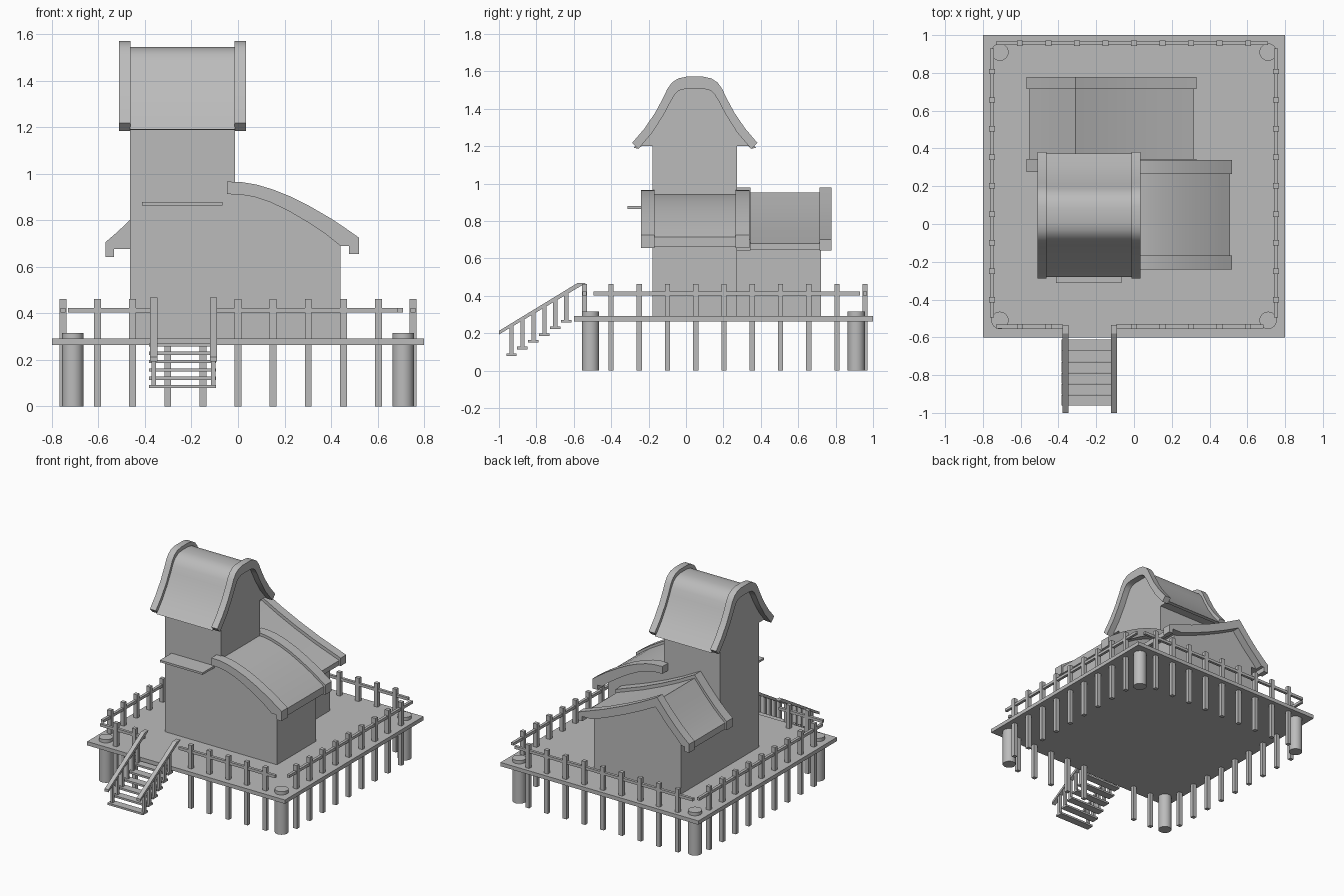
import bpy, bmesh, math

grey = bpy.data.materials.new("plain grey")
grey.diffuse_color = (0.5, 0.5, 0.5, 1)


def finish(name, bm, smooth=False):
    bmesh.ops.recalc_face_normals(bm, faces=bm.faces)
    me = bpy.data.meshes.new(name)
    bm.to_mesh(me)
    bm.free()
    me.materials.append(grey)
    ob = bpy.data.objects.new(name, me)
    bpy.context.collection.objects.link(ob)
    if smooth:
        bpy.ops.object.select_all(action='DESELECT')
        ob.select_set(True)
        bpy.context.view_layer.objects.active = ob
        bpy.ops.object.shade_smooth_by_angle(angle=math.radians(30))
    return ob


def boxes(name, spans):
    """One object from boxes given as (x0, x1, y0, y1, z0, z1)."""
    bm = bmesh.new()
    for x0, x1, y0, y1, z0, z1 in spans:
        vs = bmesh.ops.create_cube(bm, size=1)["verts"]
        for v in vs:
            v.co = ((x0 + x1) / 2 + v.co.x * (x1 - x0),
                    (y0 + y1) / 2 + v.co.y * (y1 - y0),
                    (z0 + z1) / 2 + v.co.z * (z1 - z0))
    return finish(name, bm)


def prism(name, profile, axis, spans, smooth=False):
    """Extrude a side profile along x or y over each span."""
    bm = bmesh.new()
    for a, b in spans:
        def place(p, d):
            return (d, p[0], p[1]) if axis == 'X' else (p[0], d, p[1])
        face = bm.faces.new([bm.verts.new(place(p, a)) for p in profile])
        out = bmesh.ops.extrude_face_region(bm, geom=[face], use_keep_orig=True)["geom"]
        for v in out:
            if isinstance(v, bmesh.types.BMVert):
                v.co[0 if axis == 'X' else 1] += b - a
    return finish(name, bm, smooth)


def lowered(pts, d):
    return [(u, z - d) for u, z in pts]


# Deck and round corner piles
boxes("deck", [(-0.8, 0.8, -0.6, 1.0, 0.263, 0.291)])
bm = bmesh.new()
for x in (-0.71, 0.71):
    for y in (-0.51, 0.91):
        vs = bmesh.ops.create_cone(bm, cap_ends=True, segments=24, radius1=0.046,
                                   radius2=0.046, depth=0.315)["verts"]
        bmesh.ops.translate(bm, verts=vs, vec=(x, y, 0.1575))
finish("corner_piles", bm, True)

# Fence posts that run down to the ground, with a gap for the stairs
spots = []
for i in range(9):
    t = (i - 4) * 0.151
    spots += [(-0.752, 0.203 + t), (0.752, 0.203 + t), (t, 0.957)]
    if i not in (2, 3):
        spots.append((t, -0.543))
boxes("fence_posts", [(x - 0.015, x + 0.015, y - 0.014, y + 0.014, 0, 0.462) for x, y in spots])

# Fence rails
zr = (0.402, 0.422)
boxes("fence_rails", [
    (-0.762, -0.742, -0.495, 0.93, *zr), (0.742, 0.762, -0.495, 0.93, *zr),
    (-0.73, 0.71, 0.947, 0.967, *zr),
    (-0.73, -0.375, -0.553, -0.533, *zr), (-0.095, 0.685, -0.553, -0.533, *zr)])

# Stairs: treads, hanging posts and sloping handrails
sides = [(-0.378, -0.347), (-0.121, -0.09)]
treads, hangers = [], []
for i in range(6):
    y, z = -0.933 + i * 0.0585, 0.085 + i * 0.0357
    treads.append((-0.383, -0.095, y - 0.028, y + 0.028, z - 0.007, z + 0.007))
    for a, b in sides:
        hangers.append((a + 0.006, b - 0.006, y - 0.011, y + 0.011, z, 0.205 + 0.6 * (y + 1)))
boxes("stair_treads", treads)
boxes("stair_posts", hangers)
prism("stair_handrails", [(-1.0, 0.193), (-1.0, 0.212), (-0.58, 0.468), (-0.535, 0.468)], 'X', sides)

# Walls and front awning
boxes("tower_walls", [(-0.465, -0.012, -0.178, 0.273, 0.29, 1.25)])
boxes("side_wing_walls", [(-0.012, 0.44, -0.178, 0.273, 0.29, 0.70)])
boxes("back_wing_walls", [(-0.465, 0.24, 0.273, 0.722, 0.29, 0.69)])
boxes("front_awning", [(-0.413, -0.067, -0.312, -0.178, 0.864, 0.879)])

# Tower roof: half profiles mirrored about the ridge
cy = 0.047
half_out = [(0.335, 1.217), (0.27, 1.293), (0.212, 1.378), (0.168, 1.46), (0.147, 1.505),
            (0.122, 1.54), (0.088, 1.562), (0.045, 1.571)]
half_in = [(0.302, 1.184), (0.225, 1.275), (0.165, 1.37), (0.128, 1.44), (0.105, 1.478),
           (0.085, 1.497), (0.05, 1.506)]


def both(h):
    return [(cy - u, z) for u, z in h] + [(cy + u, z) for u, z in reversed(h)]


prism("tower_roof_rims", both(half_out) + both(half_in)[::-1], 'X',
      [(-0.511, -0.463), (-0.014, 0.034)], True)
panel = [(u - 0.008, z - 0.027) for u, z in half_out]
prism("tower_roof", both(panel) + [(cy + 0.302, 1.187), (cy + 0.285, 1.2),
                                   (cy - 0.285, 1.2), (cy - 0.302, 1.187)],
      'X', [(-0.465, -0.012)], True)

# Side wing roof: a single curved slope
top = [(-0.047, 0.966), (0.02, 0.963), (0.08, 0.953), (0.15, 0.932), (0.23, 0.9),
       (0.31, 0.859), (0.40, 0.807), (0.46, 0.767), (0.52, 0.725)]
under = [(0.52, 0.655), (0.478, 0.655), (0.478, 0.69), (0.44, 0.69), (0.38, 0.738), (0.30, 0.791),
         (0.22, 0.838), (0.14, 0.877), (0.07, 0.9), (0.01, 0.91), (-0.047, 0.912)]
prism("side_wing_roof_rims", top + under, 'Y', [(-0.24, -0.168), (0.265, 0.34)], True)
prism("side_wing_roof", [(-0.03, 0.69)] + lowered(top[:-1], 0.02)
      + [(0.508, 0.713), (0.508, 0.66), (0.478, 0.66), (0.478, 0.69)],
      'Y', [(-0.178, 0.273)], True)

# Back wing roof: an uneven gable with flared eaves
top = [(-0.57, 0.705), (-0.52, 0.748), (-0.465, 0.8), (-0.39, 0.882), (-0.31, 0.978),
       (-0.18, 0.909), (-0.04, 0.843), (0.12, 0.776), (0.33, 0.7)]
under = [(0.33, 0.642), (0.295, 0.642), (0.295, 0.677), (0.22, 0.677), (0.11, 0.716), (-0.04, 0.779),
         (-0.18, 0.844), (-0.298, 0.905), (-0.39, 0.8), (-0.47, 0.72), (-0.51, 0.677),
         (-0.532, 0.677), (-0.532, 0.642), (-0.57, 0.642)]
prism("back_wing_roof_rims", top + under, 'Y', [(0.274, 0.345), (0.715, 0.778)], True)
prism("back_wing_roof", [(-0.556, 0.692)] + lowered(top[1:-1], 0.025)
      + [(0.318, 0.68), (0.318, 0.645), (0.295, 0.645), (0.295, 0.677),
         (-0.532, 0.677), (-0.532, 0.645), (-0.556, 0.645)],
      'Y', [(0.28, 0.722)], True)
